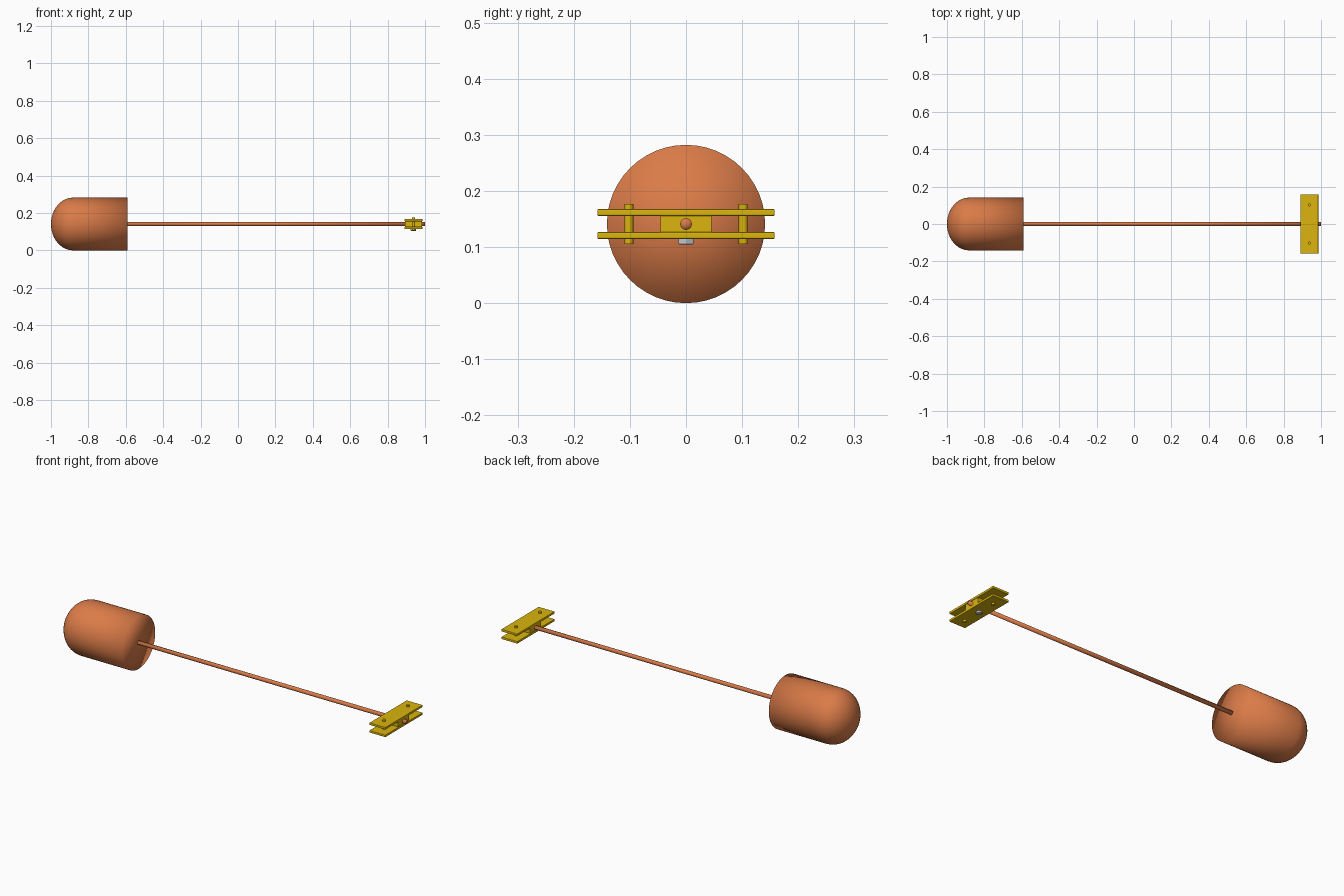
import bpy, bmesh, math
from mathutils import Matrix, Vector

if "Cube" in bpy.data.objects:
    bpy.data.objects.remove(bpy.data.objects["Cube"])

R = 0.141            # float radius, also the height of the axis
CLAMP_X = 0.938      # middle of the clamp


def material(name, color):
    m = bpy.data.materials.new(name)
    m.use_nodes = True
    m.diffuse_color = color
    m.node_tree.nodes["Principled BSDF"].inputs["Base Color"].default_value = color
    return m


copper = material("copper", (0.71, 0.2, 0.065, 1))
brass = material("brass", (0.71, 0.46, 0.004, 1))
steel = material("steel", (0.55, 0.6, 0.64, 1))


def finish(name, bm, mat, smooth=False):
    bmesh.ops.recalc_face_normals(bm, faces=bm.faces)
    for f in bm.faces:
        f.smooth = smooth
    mesh = bpy.data.meshes.new(name)
    bm.to_mesh(mesh)
    bm.free()
    mesh.materials.append(mat)
    obj = bpy.data.objects.new(name, mesh)
    bpy.context.collection.objects.link(obj)
    return obj


def lathe(name, profile, steps, mat):
    """Revolve (x, radius) points around the horizontal axis."""
    bm = bmesh.new()
    verts = [bm.verts.new((x, 0, R + r)) for x, r in profile]
    edges = [bm.edges.new(pair) for pair in zip(verts, verts[1:])]
    bmesh.ops.spin(bm, geom=verts + edges, cent=(0, 0, R), axis=(1, 0, 0),
                   angle=math.tau, steps=steps)
    bmesh.ops.remove_doubles(bm, verts=bm.verts, dist=1e-5)
    return finish(name, bm, mat, smooth=True)


def box(name, center, size, bevel, mat):
    bm = bmesh.new()
    bmesh.ops.create_cube(bm, size=1)
    bmesh.ops.scale(bm, vec=size, verts=bm.verts)
    bmesh.ops.translate(bm, vec=center, verts=bm.verts)
    obj = finish(name, bm, mat)
    if bevel:
        mod = obj.modifiers.new("bevel", 'BEVEL')
        mod.width = bevel
        mod.segments = 2
    return obj


def pin(name, center, radius, depth, sides, mat):
    bm = bmesh.new()
    bmesh.ops.create_cone(bm, cap_ends=True, segments=sides, radius1=radius,
                          radius2=radius, depth=depth,
                          matrix=Matrix.Translation(Vector(center)))
    # point one corner along x
    if sides == 6:
        bmesh.ops.rotate(bm, cent=center, verts=bm.verts,
                         matrix=Matrix.Rotation(math.radians(90), 3, 'Z'))
    return finish(name, bm, mat)


def shade(obj):
    bpy.ops.object.select_all(action='DESELECT')
    obj.select_set(True)
    bpy.context.view_layer.objects.active = obj
    bpy.ops.object.shade_smooth_by_angle(angle=math.radians(35))


# Float: rounded dome, straight wall, flat end
DOME = 0.118
dome = [(-1 + DOME * (1 - math.cos(a)), R * math.sin(a))
        for a in (math.pi / 2 * i / 12 for i in range(13))]
lathe("float", dome + [(-0.59, R), (-0.59, 0)], 48, copper)

# Rod
lathe("rod", [(-0.6, 0), (-0.6, 0.0105), (1, 0.0105), (1, 0)], 24, copper)

# Clamp plates and the block between them
for name, z in (("upper_plate", R + 0.0205), ("lower_plate", R - 0.0205)):
    box(name, (CLAMP_X, 0, z), (0.095, 0.316, 0.012), 0.002, brass)
box("clamp_block", (CLAMP_X, 0, R), (0.09, 0.091, 0.032), 0, brass)

# Clamp pins
for side, y in (("left", 0.102), ("right", -0.102)):
    shade(pin(side + "_pin", (CLAMP_X, y, R), 0.008, 0.072, 20, brass))

# Locking nut underneath
nut = pin("lock_nut", (CLAMP_X, 0, R - 0.03), 0.015, 0.013, 6, steel)
nut_bevel = nut.modifiers.new("bevel", 'BEVEL')
nut_bevel.width = 0.001
